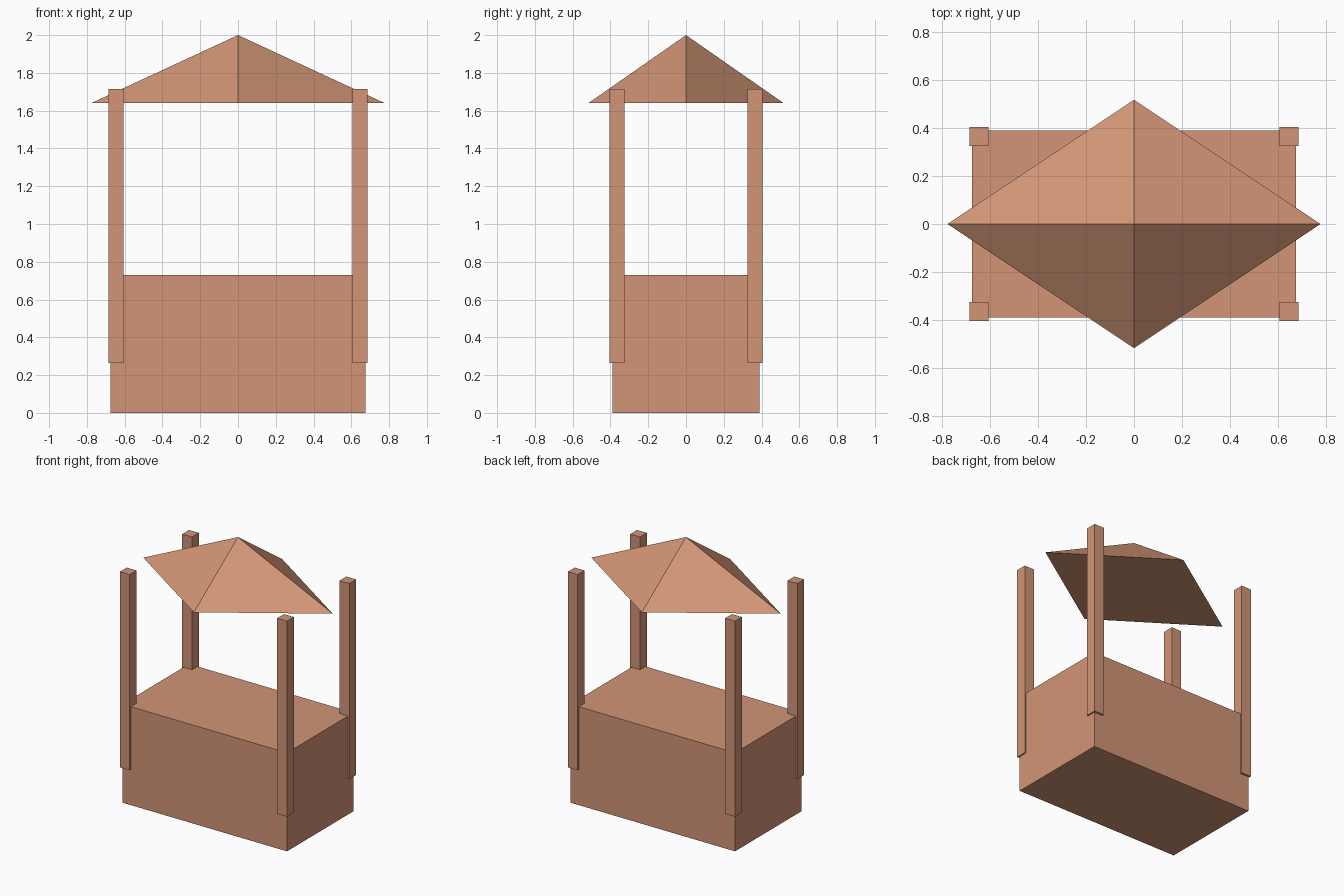
import bpy

if "Cube" in bpy.data.objects:
    bpy.data.objects.remove(bpy.data.objects["Cube"])

clay = bpy.data.materials.new("clay")
clay.diffuse_color = (0.64, 0.30, 0.18, 1)
clay.use_nodes = True
clay.node_tree.nodes["Principled BSDF"].inputs["Base Color"].default_value = clay.diffuse_color


def finish(name):
    obj = bpy.context.object
    obj.name = name
    obj.data.materials.append(clay)
    bpy.ops.object.transform_apply(location=False, rotation=True, scale=True)
    return obj


def box(name, centre, size):
    bpy.ops.mesh.primitive_cube_add(size=1, location=centre)
    bpy.context.object.scale = size
    return finish(name)


# Solid counter body
box("counter", (0, 0, 0.365), (1.35, 0.78, 0.73))

# Four corner posts, sunk into the counter and slightly proud of its sides
for x_name, sx in (("left", -1), ("right", 1)):
    for y_name, sy in (("front", -1), ("back", 1)):
        box(f"{y_name}_{x_name}_post",
            (sx * 0.645, sy * 0.365, 0.99), (0.08, 0.08, 1.45))

# Four-sided roof with its corners pointing along the axes
bpy.ops.mesh.primitive_cone_add(vertices=4, radius1=1, radius2=0, depth=0.36,
                                end_fill_type='NGON', location=(0, 0, 1.82))
bpy.context.object.scale = (0.777, 0.517, 1)
finish("roof")
